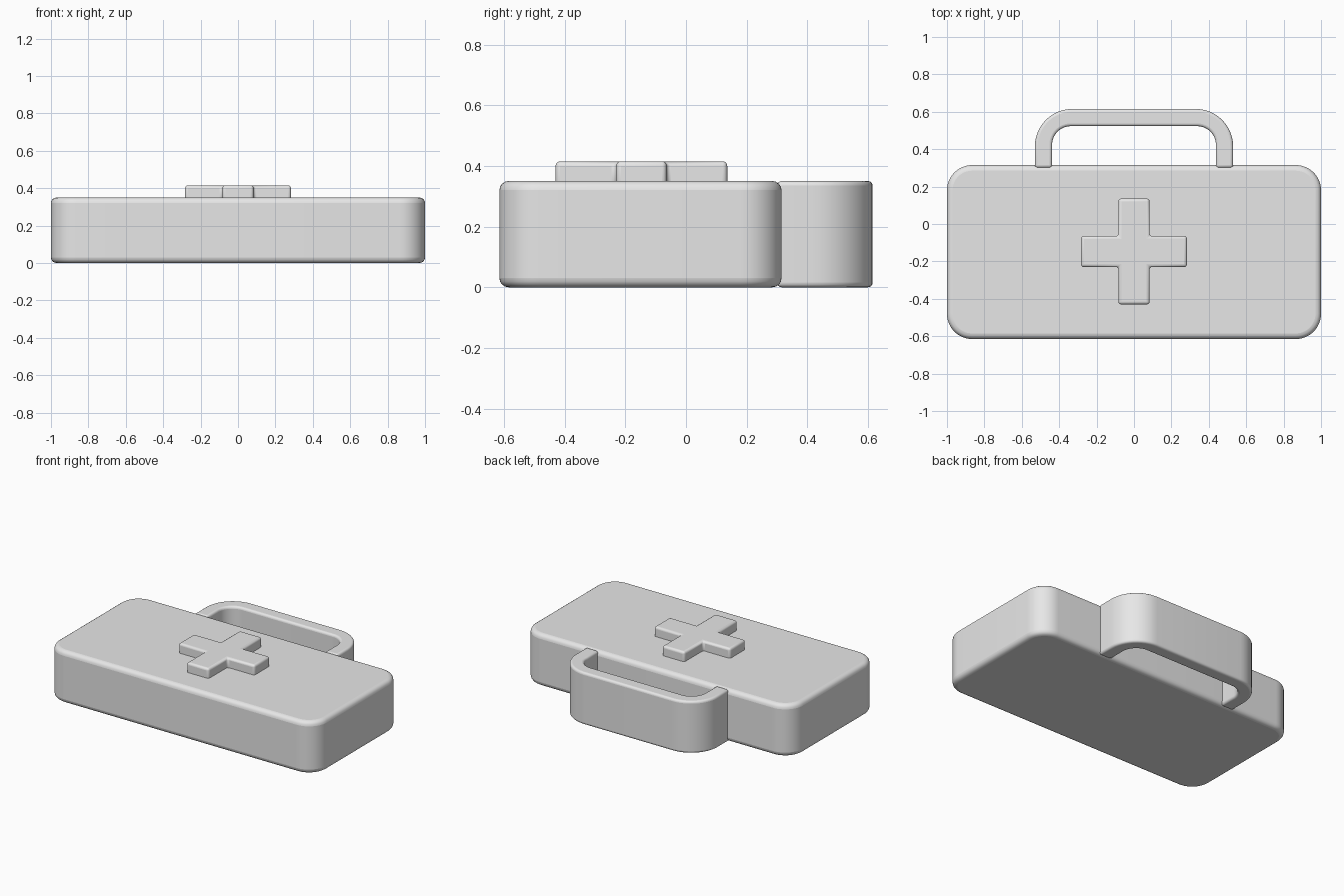
import bpy, bmesh
from math import sin, cos, pi, radians
from mathutils import Vector

cube = bpy.data.objects.get("Cube")
if cube:
    bpy.data.objects.remove(cube, do_unlink=True)

grey = bpy.data.materials.new("plain_grey")
grey.use_nodes = True
colour = (0.8, 0.8, 0.8, 1)
grey.diffuse_color = colour
grey.node_tree.nodes["Principled BSDF"].inputs["Base Color"].default_value = colour


def arc(cx, cy, r, start, steps=12):
    """Counter-clockwise quarter circle starting at the given angle."""
    angles = [start + pi / 2 * i / steps for i in range(steps + 1)]
    return [(cx + r * cos(a), cy + r * sin(a)) for a in angles]


def slab(name, outline, z0, z1, bevel):
    """Extrude an outline upwards and round its sharp edges."""
    bm = bmesh.new()
    face = bm.faces.new([bm.verts.new((x, y, z0)) for x, y in outline])
    top = bmesh.ops.extrude_face_region(bm, geom=[face], use_keep_orig=True)
    verts = [v for v in top["geom"] if isinstance(v, bmesh.types.BMVert)]
    bmesh.ops.translate(bm, verts=verts, vec=Vector((0, 0, z1 - z0)))
    bmesh.ops.recalc_face_normals(bm, faces=bm.faces)
    mesh = bpy.data.meshes.new(name)
    bm.to_mesh(mesh)
    bm.free()
    mesh.materials.append(grey)
    obj = bpy.data.objects.new(name, mesh)
    bpy.context.collection.objects.link(obj)
    mod = obj.modifiers.new("rounded_edges", 'BEVEL')
    mod.width = bevel
    mod.segments = 4
    mod.limit_method = 'ANGLE'
    mod.angle_limit = radians(40)
    bpy.ops.object.select_all(action='DESELECT')
    obj.select_set(True)
    bpy.context.view_layer.objects.active = obj
    bpy.ops.object.shade_smooth_by_angle(angle=radians(35))
    return obj


height = 0.35
front, back = -0.615, 0.315

# Case: rounded rectangle
r = 0.135
case_outline = (arc(1 - r, back - r, r, 0) + arc(r - 1, back - r, r, pi / 2)
                + arc(r - 1, front + r, r, pi) + arc(1 - r, front + r, r, 1.5 * pi))
slab("case", case_outline, 0, height, 0.03)


# Handle: U-shaped band running into the back of the case
def u_path(half, y_end, radius):
    root = 0.3
    return ([(half, root)] + arc(half - radius, y_end - radius, radius, 0)
            + arc(radius - half, y_end - radius, radius, pi / 2) + [(-half, root)])


handle_outline = u_path(0.53, 0.615, 0.2) + u_path(0.438, 0.523, 0.1)[::-1]
slab("handle", handle_outline, 0, height, 0.015)

# Raised cross on the lid
arm, w, cy = 0.283, 0.083, -0.147
quarter = [(arm, -w), (arm, w), (w, w)]
cross_outline = []
for turn in range(4):
    cross_outline += [(x, y + cy) for x, y in quarter]
    quarter = [(-y, x) for x, y in quarter]
slab("raised_cross", cross_outline, height - 0.03, 0.415, 0.015)
